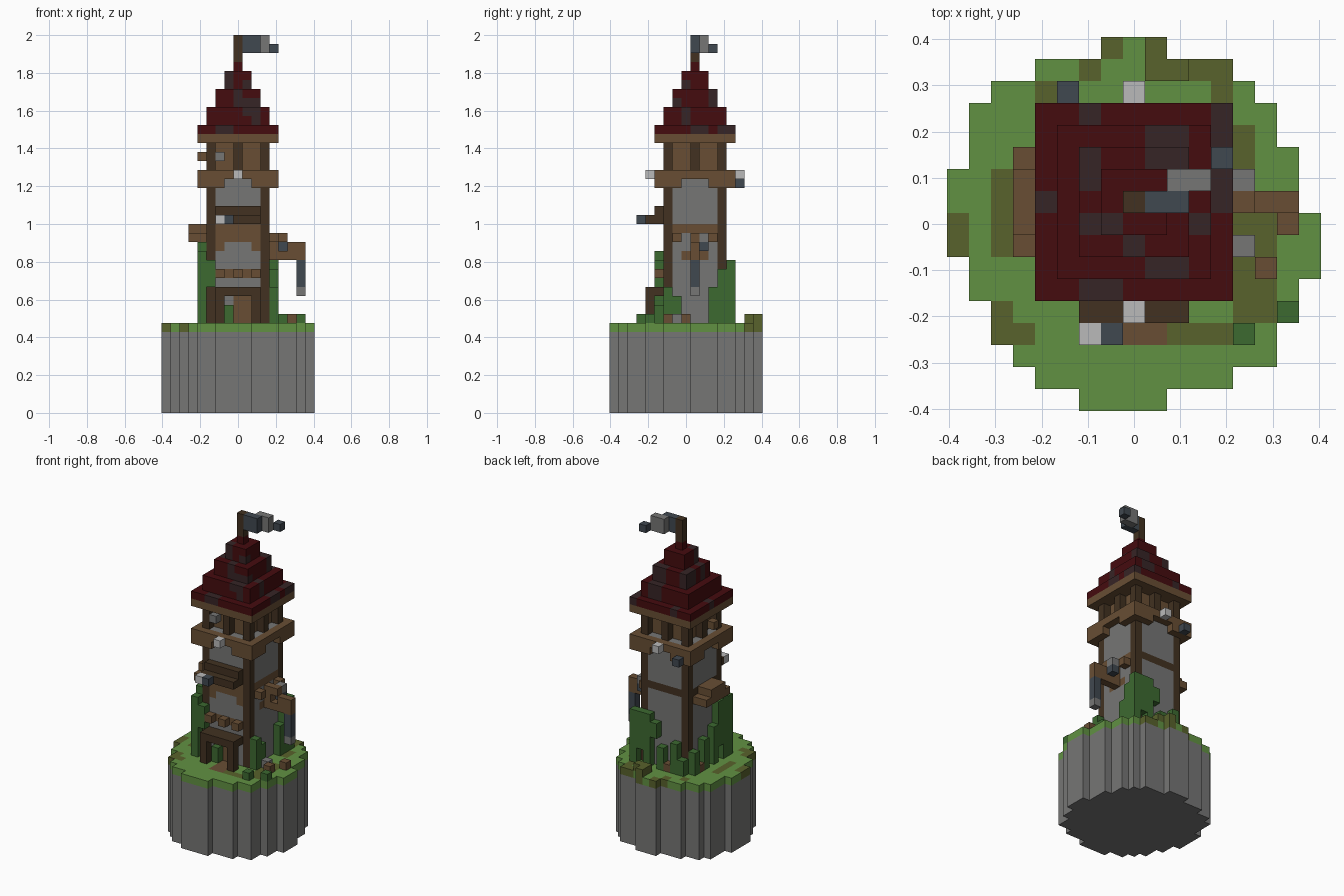
import bpy
import bmesh
from itertools import product

default_cube = bpy.data.objects.get("Cube")
if default_cube:
    bpy.data.objects.remove(default_cube, do_unlink=True)

UNIT = 1 / 21
COLOURS = {
    "stone_grey": (.18, .18, .178),
    "grass_green": (.12, .285, .055),
    "dry_olive": (.098, .122, .025),
    "vine_green": (.046, .144, .03),
    "roof_red": (.06, .0035, .0045),
    "roof_soot": (.037, .018, .019),
    "plank_brown": (.138, .076, .034),
    "beam_brown": (.054, .031, .015),
    "slate_blue": (.051, .065, .08),
    "pale_grey": (.49, .49, .49),
}
STONE, GRASS, OLIVE, VINE, RED, SOOT, PLANK, BEAM, SLATE, PALE = range(len(COLOURS))
materials = []
for name, rgb in COLOURS.items():
    mat = bpy.data.materials.new(name)
    mat.use_nodes = True
    mat.diffuse_color = (*rgb, 1)
    shader = mat.node_tree.nodes["Principled BSDF"]
    shader.inputs["Base Color"].default_value = (*rgb, 1)
    shader.inputs["Roughness"].default_value = .9
    materials.append(mat)

cells = {}  # block position -> (part, colour)


def span(value):
    low, high = value if isinstance(value, tuple) else (value, value)
    return range(low, high + 1)


def box(part, colour, x, y, z):
    """Fill a box of blocks; each range includes both ends."""
    for cell in product(span(x), span(y), span(z)):
        cells[cell] = (part, colour)


def paint(colour, x, y, z):
    """Recolour blocks that are already placed."""
    for cell in product(span(x), span(y), span(z)):
        if cell in cells:
            cells[cell] = (cells[cell][0], colour)


def ring(part, colour, reach, z):
    """A square frame of blocks around the tower axis."""
    for a in span((-reach, reach)):
        for side in (-reach, reach):
            box(part, colour, a, side + 1, z)
            box(part, colour, side, a + 1, z)


# Round stone island with a grass cap: left and right reach of each row
LEFT = "24566778888777641"
RIGHT = "14667788877766541"
RIGHT = "1466778887777" + "6541"
RIGHT = "14667788" + "8777" + "66541"
for row, (left, right) in enumerate(zip(LEFT, RIGHT)):
    reach = (-int(left), int(right))
    box("stone_island", STONE, reach, row - 8, (0, 8))
    box("grass_cap", GRASS, reach, row - 8, 9)

# Dry patches in the grass
for x, y in [(-1, 8), (1, 8), (-2, 7), ((3, 4), 7), (-4, 6), (4, 6), (-8, (-1, 0)),
             (-6, (-1, 2)), ((-6, -5), -5), (-6, -4), (5, (3, 4)), ((5, 7), 0),
             ((5, 6), (-4, 0)), ((2, 5), -5)]:
    paint(OLIVE, x, y, 9)
paint(PLANK, (0, 1), (-5, -3), 9)

# Tower body, with timber posts and rails on the walls
TOWER_X, TOWER_Y = (-3, 3), (-2, 4)
box("tower_walls", STONE, TOWER_X, TOWER_Y, (10, 26))
ring("tower_walls", BEAM, 3, 20)
paint(PLANK, 3, (-1, 3), 20)
paint(PLANK, (-2, 2), -2, (18, 20))
paint(STONE, (-1, 1), -2, 18)
paint(BEAM, (-2, 2), -2, 22)
for z in (13, 15):
    paint(PLANK, (-2, 2), -2, z)
paint(PLANK, (0, 1), -2, (10, 12))
paint(PLANK, 3, (0, 2), 17)
for x, y in product(TOWER_X, TOWER_Y):
    box("corner_posts", BEAM, x, y, (10, 26))

# Jettied band: full above, only brackets at the corners below
ring("upper_band", PLANK, 4, 26)
ring("upper_band", PLANK, 4, 25)
for a in span((-1, 1)):
    for side in (-4, 4):
        cells.pop((a, side + 1, 25), None)
        cells.pop((side, a + 1, 25), None)

# Top room with set-back planks between dark posts
box("top_room", PLANK, (-2, 2), (-1, 3), (27, 29))
for i, j in product((-3, 0, 3), repeat=2):
    if i or j:
        box("top_room_posts", BEAM, i, j + 1, (27, 29))
box("loose_planks", PLANK, -4, 0, 28)
box("loose_planks", STONE, -2, -2, 28)

# Stepped roof on a wooden eave
box("eave", PLANK, (-4, 4), (-3, 5), 30)
for reach, z in [(4, 31), (3, (32, 33)), (2, (34, 35)), (1, (36, 37)), (0, 38)]:
    box("roof", RED, (-reach, reach), (1 - reach, 1 + reach), z)
for x, y in [(-2, 5), (-2, (2, 3)), ((1, 2), (3, 4)), (-4, 1), ((-2, -1), 0), (0, -1),
             (2, -2), ((-2, -1), -3), (4, (4, 5)), (4, (1, 2)), (3, 0)]:
    paint(SOOT, x, y, (31, 37))
paint(SOOT, (1, 2), (-2, -1), (33, 34))
paint(SOOT, 1, 0, 36)

# Flagpole and waving flag
box("flagpole", BEAM, 0, 1, (39, 41))
box("flag", SLATE, (1, 2), 1, (40, 41))
box("flag", STONE, (2, 3), 2, (40, 41))
box("flag", SLATE, 4, 3, 40)

# Front ledge and porch
box("front_ledge", BEAM, (-2, 2), (-4, -3), 21)
box("front_ledge", BEAM, (-2, 2), -3, 22)
box("porch", BEAM, (-2, 2), (-4, -3), 13)
for x in (-2, 2):
    box("porch", BEAM, x, -4, (10, 12))
    box("wall_pegs", PLANK, x, -3, 15)
box("wall_pegs", PLANK, 0, -3, 15)

# Lamps on the ledge and the band
for colour, x, y, z in [(PALE, -2, -5, 21), (SLATE, -1, -5, 21), (PALE, 0, -4, 26),
                        (PALE, 0, 6, 26), (SLATE, -3, 6, 25)]:
    box("lamps", colour, x, y, z)

# Side balcony
box("balcony", PLANK, (-5, -4), (-1, 3), 19)
box("balcony", PLANK, (-5, -4), (0, 2), 20)

# Hoist arm with a hanging weight
box("hoist_arm", PLANK, (4, 5), 1, 19)
box("hoist_arm", PLANK, 4, 1, (17, 18))
box("hoist_arm", PLANK, (6, 7), 1, 18)
box("hoist_arm", PLANK, (5, 7), 1, 17)
box("hoist_arm", STONE, 5, 2, 19)
box("hoist_arm", SLATE, 5, 2, 18)
box("hanging_weight", SLATE, 7, 1, (14, 16))
box("hanging_weight", STONE, 7, 1, 13)
for y in (-1, 3):
    box("wall_pegs", PLANK, 4, y, 19)


# Climbing vines: (column, bottom, top) along each wall
def vines(columns, place):
    for column, bottom, top in columns:
        x, y = place(column)
        box("vines", VINE, x, y, (bottom, top))


vines([(4, 10, 16), (3, 12, 16), (2, 10, 16), (1, 14, 15), (0, 10, 12), (-2, 10, 13),
       (-3, 10, 11)], lambda c: (c, 5))
vines([(-2, 10, 18), (-1, 12, 17), (0, 10, 14), (2, 10, 13), (4, 10, 12)], lambda c: (-4, c))
vines([(-3, 14, 16), (-4, 10, 17), (-1, 10, 11)], lambda c: (c, -3))
vines([(4, 10, 15), (3, 10, 13), (-1, 10, 12), (-2, 10, 13)], lambda c: (4, c))

# Loose blocks and tufts on the ground
for colour, x, y in [(VINE, 5, -5), (VINE, 7, -4), (PLANK, 6, -2), (PLANK, 7, 0),
                     (STONE, 5, -1), (OLIVE, (1, 2), 7), (OLIVE, 1, 8),
                     (PLANK, -4, 3), (PLANK, -1, 5)]:
    box("ground_blocks", colour, x, y, 10)

# Turn the blocks of each part into a mesh of outer faces
CORNERS = [(-.5, -.5), (.5, -.5), (.5, .5), (-.5, .5)]


def build(part):
    bm = bmesh.new()
    points = {}

    def vert(p):
        if p not in points:
            points[p] = bm.verts.new((p[0] * UNIT, p[1] * UNIT, (p[2] + .5) * UNIT))
        return points[p]

    for cell, (owner, colour) in cells.items():
        if owner != part:
            continue
        for axis, sign in product(range(3), (-1, 1)):
            beside = list(cell)
            beside[axis] += sign
            if tuple(beside) in cells:
                continue
            loop = []
            for u, v in CORNERS[::sign]:
                p = list(cell)
                p[axis] += sign / 2
                p[(axis + 1) % 3] += u
                p[(axis + 2) % 3] += v
                loop.append(vert(tuple(p)))
            bm.faces.new(loop).material_index = colour
    mesh = bpy.data.meshes.new(part)
    bm.to_mesh(mesh)
    bm.free()
    for mat in materials:
        mesh.materials.append(mat)
    bpy.context.collection.objects.link(bpy.data.objects.new(part, mesh))


for part in sorted({owner for owner, _ in cells.values()}):
    build(part)
